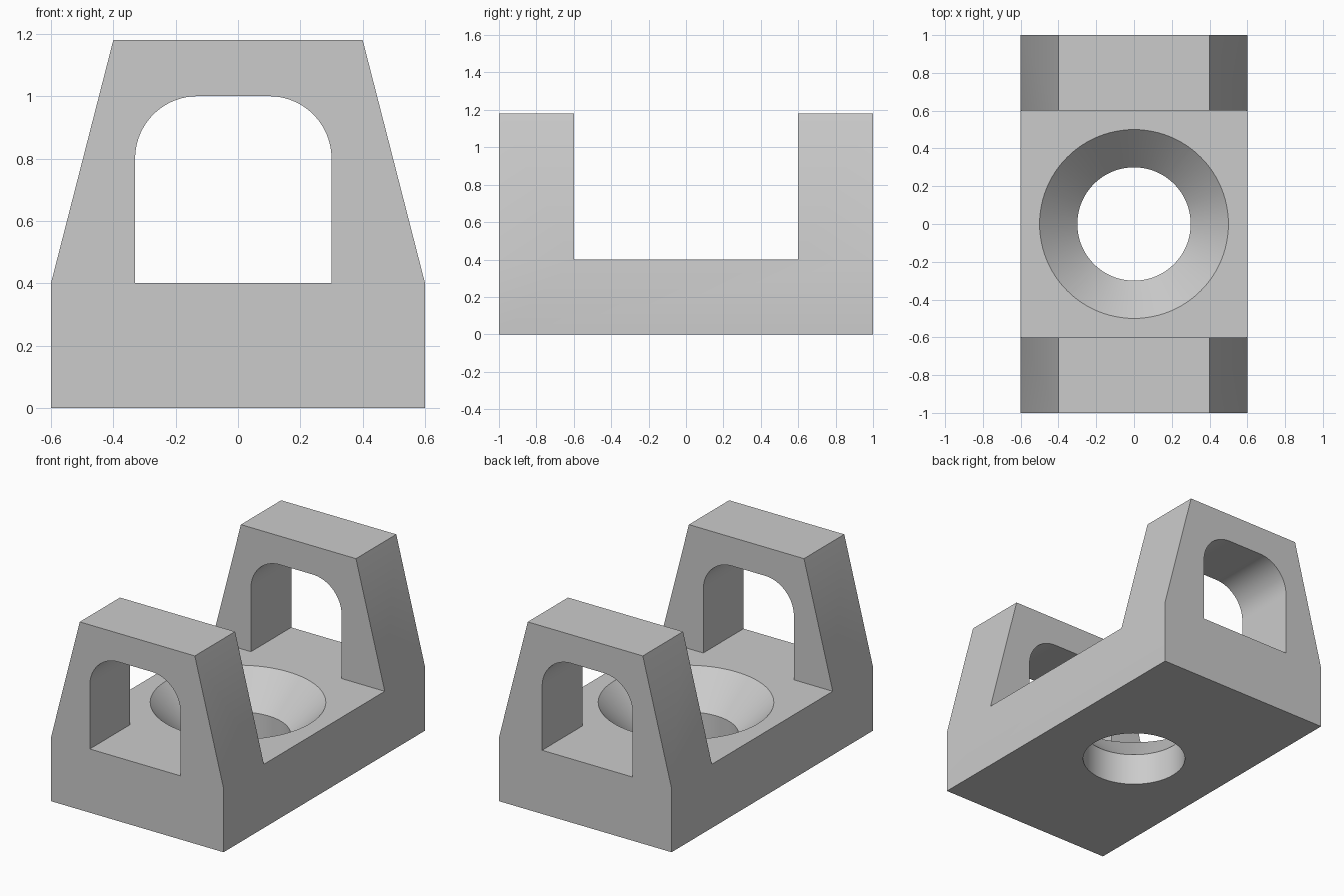
import bpy, bmesh, math
from mathutils import Matrix

cube = bpy.data.objects.get("Cube")
if cube:
    bpy.data.objects.remove(cube, do_unlink=True)

grey = bpy.data.materials.new("plain grey")
grey.use_nodes = True
grey.diffuse_color = (0.6, 0.6, 0.6, 1)
grey.node_tree.nodes["Principled BSDF"].inputs["Base Color"].default_value = (0.6, 0.6, 0.6, 1)


def finish(name, bm):
    bmesh.ops.recalc_face_normals(bm, faces=bm.faces[:])
    mesh = bpy.data.meshes.new(name)
    bm.to_mesh(mesh)
    bm.free()
    mesh.materials.append(grey)
    obj = bpy.data.objects.new(name, mesh)
    bpy.context.collection.objects.link(obj)
    return obj


def extrude_front(name, outline, half_depth):
    """Extrude an (x, z) outline along y."""
    bm = bmesh.new()
    face = bm.faces.new([bm.verts.new((x, -half_depth, z)) for x, z in outline])
    new = bmesh.ops.extrude_face_region(bm, geom=[face])["geom"]
    verts = [g for g in new if isinstance(g, bmesh.types.BMVert)]
    bmesh.ops.translate(bm, verts=verts, vec=(0, 2 * half_depth, 0))
    return finish(name, bm)


def revolve(name, profile, steps):
    """Revolve an (r, z) profile, closed onto the axis, around z."""
    bm = bmesh.new()
    verts = [bm.verts.new((r, 0, z)) for r, z in profile]
    edges = [bm.edges.new(pair) for pair in zip(verts, verts[1:])]
    bmesh.ops.spin(bm, geom=verts + edges, axis=(0, 0, 1), cent=(0, 0, 0),
                   angle=math.tau, steps=steps, use_merge=True)
    bmesh.ops.remove_doubles(bm, verts=bm.verts[:], dist=1e-5)
    return finish(name, bm)


def arc(cx, cz, r, start, end, steps=24):
    angles = [math.radians(start + (end - start) * i / steps) for i in range(steps + 1)]
    return [(cx + r * math.cos(a), cz + r * math.sin(a)) for a in angles]


DECK, TOP = 0.4, 1.18

# Solid with the tapered front silhouette
body = extrude_front("bracket_body", [(-0.6, 0), (0.6, 0), (0.6, DECK), (0.4, TOP),
                                      (-0.4, TOP), (-0.6, DECK)], 1)

# Channel between the uprights, arched windows, and countersunk hole
channel = extrude_front("channel_cutter", [(-1, DECK), (1, DECK), (1, 2), (-1, 2)], 0.6)
window = extrude_front("window_cutter", [(-0.33, DECK), (0.3, DECK)]
                       + arc(0.1, 0.8, 0.2, 0, 90) + arc(-0.13, 0.8, 0.2, 90, 180), 1.2)
hole = revolve("hole_cutter", [(0, -0.1), (0.3, -0.1), (0.3, 0.2), (0.55, 0.45), (0, 0.45)], 96)

bpy.ops.object.select_all(action="DESELECT")
bpy.context.view_layer.objects.active = body
body.select_set(True)
for cutter in (channel, window, hole):
    cutter.hide_render = True
    mod = body.modifiers.new(cutter.name, "BOOLEAN")
    mod.operation, mod.solver, mod.object = "DIFFERENCE", "EXACT", cutter
    bpy.ops.object.modifier_apply(modifier=mod.name)
    bpy.data.objects.remove(cutter, do_unlink=True)

bpy.ops.object.shade_smooth_by_angle(angle=math.radians(30))
